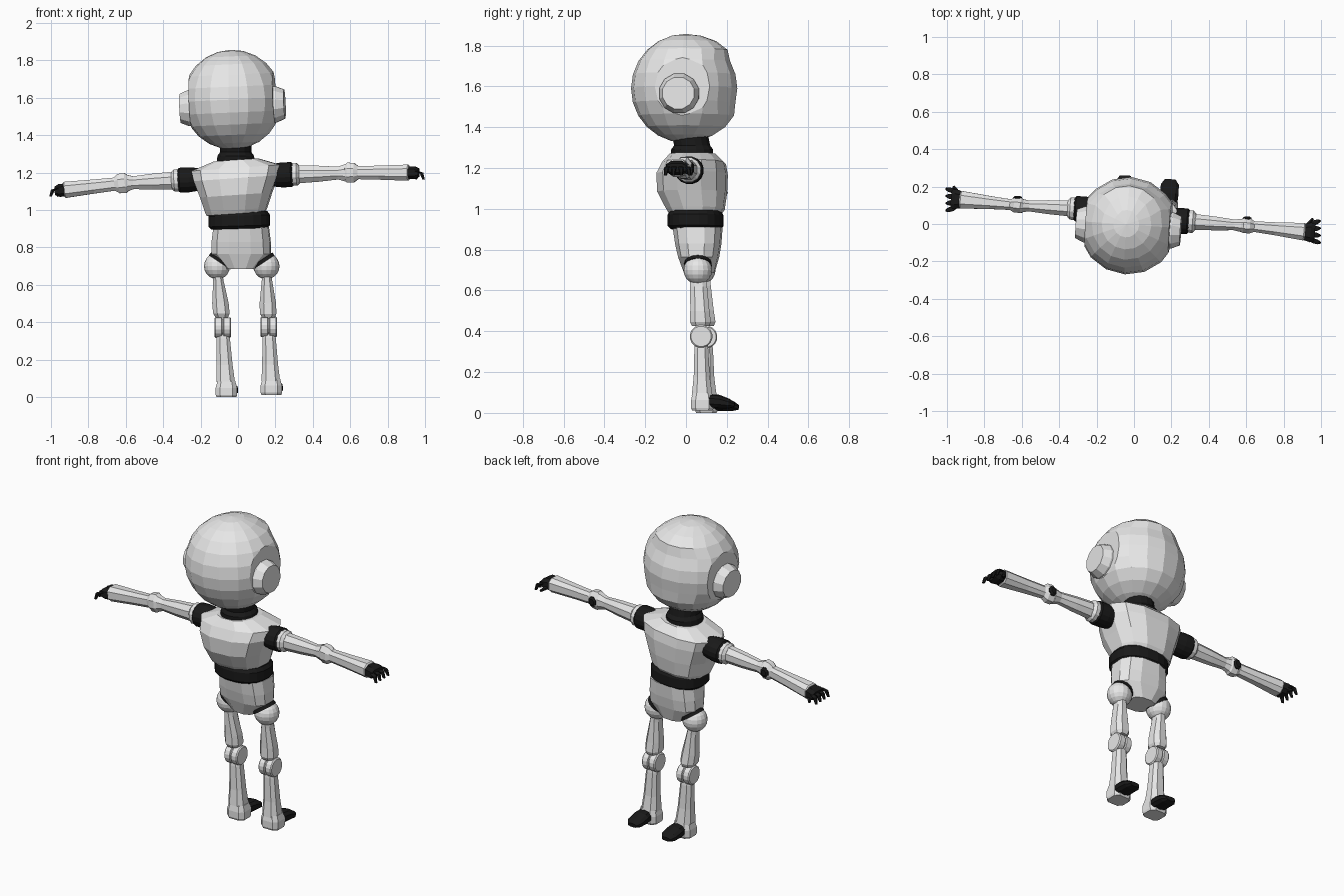
import bpy, bmesh, math
from mathutils import Vector, Matrix

old = bpy.data.objects.get("Cube")
if old:
    bpy.data.objects.remove(old, do_unlink=True)


def material(name, value):
    m = bpy.data.materials.new(name)
    m.use_nodes = True
    col = (value, value, value, 1)
    m.diffuse_color = col
    m.node_tree.nodes["Principled BSDF"].inputs["Base Color"].default_value = col
    return m


WHITE = material("white shell", 0.8)
BLACK = material("black rubber", 0.01)


def finish(name, bm, mat):
    bmesh.ops.recalc_face_normals(bm, faces=bm.faces)
    me = bpy.data.meshes.new(name)
    bm.to_mesh(me)
    bm.free()
    me.materials.append(mat)
    ob = bpy.data.objects.new(name, me)
    bpy.context.collection.objects.link(ob)
    return ob


def power(v, p):
    return math.copysign(abs(v) ** p, v)


def tube(name, stations, mat, n=8, p=1.0, yaw=0.0, tilt=0.0):
    """Loft through rings (centre, half width, half height), capped at both ends."""
    bm = bmesh.new()
    d = (Vector(stations[-1][0]) - Vector(stations[0][0])).normalized()
    if abs(d.z) > 0.7:
        u, v = Vector((1, 0, tilt)), Vector((0, 1, 0))
        turn = Matrix.Rotation(yaw, 3, 'Z')
        u, v = turn @ u, turn @ v
    else:
        u = d.cross(Vector((0, 0, 1))).normalized()
        v = u.cross(d)
    rings = []
    for c, ru, rv in stations:
        ring = []
        for i in range(n):
            a = 2 * math.pi * (i + 0.5) / n
            ring.append(bm.verts.new(Vector(c) + u * ru * power(math.cos(a), p)
                                     + v * rv * power(math.sin(a), p)))
        rings.append(ring)
    for r0, r1 in zip(rings, rings[1:]):
        for i in range(n):
            j = (i + 1) % n
            bm.faces.new((r0[i], r0[j], r1[j], r1[i]))
    bm.faces.new(rings[0])
    bm.faces.new(rings[-1])
    return finish(name, bm, mat)


def stack(name, cx, rows, mat, **kw):
    """Upright loft from rows of (z, y centre, half width, half depth)."""
    return tube(name, [((cx, cy, z), rx, ry) for z, cy, rx, ry in rows], mat, **kw)


def along(a, b, rows):
    """Stations along a-b from rows of (distance, half width, half height)."""
    d = (b - a).normalized()
    return [(a + d * t, ru, rv) for t, ru, rv in rows]


# Head: faceted ball, sliced flat at the ears, with a brow over the face
R, YAW = 0.267, math.radians(-4)
head_pose = (Matrix.Translation((-0.03, -0.003, 1.59)) @ Matrix.Rotation(YAW, 4, 'Z')
             @ Matrix.Rotation(math.radians(-2.5), 4, 'Y'))
bm = bmesh.new()
bmesh.ops.create_uvsphere(bm, u_segments=16, v_segments=12, radius=R)
for v in bm.verts:
    if v.co.y > 0.06:
        if 0.16 < v.co.z < 0.24:
            v.co.y += 0.018
        elif -0.1 < v.co.z < 0.16 and abs(v.co.x) < 0.2:
            v.co.y -= 0.012
        elif -0.22 < v.co.z:
            v.co.y += 0.008
for side in (1, -1):
    bmesh.ops.bisect_plane(bm, geom=bm.verts[:] + bm.edges[:] + bm.faces[:],
                           plane_co=(side * 0.225, 0, 0), plane_no=(side, 0, 0),
                           clear_outer=True)
    rim = [e for e in bm.edges if e.is_boundary]
    bmesh.ops.contextual_create(bm, geom=rim)
bm.transform(head_pose)
finish("head", bm, WHITE)

# Ear caps
for side, label in ((1, "left"), (-1, "right")):
    ear = [(head_pose @ Vector((side * x, -0.015, -0.035)), r, r)
           for x, r in ((0.2, 0.1), (0.235, 0.1), (0.28, 0.08))]
    tube(label + "_ear_cap", ear, WHITE, n=12)

# Neck, chest, waist and pelvis
stack("neck", -0.012, [(1.24, 0.03, 0.105, 0.105), (1.29, 0.03, 0.1, 0.105),
                       (1.31, 0.03, 0.085, 0.09), (1.36, 0.02, 0.085, 0.09)], BLACK, n=16)
stack("chest", -0.01, [(0.98, 0.045, 0.16, 0.132), (1.0, 0.045, 0.168, 0.145),
                       (1.08, 0.03, 0.195, 0.172), (1.17, 0.03, 0.23, 0.175),
                       (1.225, 0.04, 0.243, 0.155), (1.268, 0.035, 0.12, 0.115)],
      WHITE, n=12, p=0.8, yaw=YAW, tilt=0.07)
stack("waist_band", 0.007, [(0.9, 0.048, 0.15, 0.122), (0.915, 0.047, 0.165, 0.136),
                            (0.97, 0.046, 0.165, 0.136), (0.99, 0.046, 0.15, 0.125)],
      BLACK, n=20, p=0.85, yaw=YAW, tilt=0.03)
stack("pelvis", 0.017, [(0.685, 0.065, 0.08, 0.075), (0.765, 0.062, 0.162, 0.1),
                        (0.83, 0.06, 0.16, 0.113), (0.91, 0.057, 0.15, 0.122)],
      WHITE, n=12, p=0.75, yaw=YAW)

# Arms: shoulder, elbow and wrist of each side
ARMS = {
    "left": ((0.235, 0.018, 1.188), (0.605, -0.01, 1.2), (0.915, -0.042, 1.2)),
    "right": ((-0.26, 0.078, 1.162), (-0.622, 0.1, 1.143), (-0.925, 0.13, 1.108)),
}
for label, joints in ARMS.items():
    sh, el, wr = (Vector(j) for j in joints)
    side = 1 if label == "left" else -1
    tube(label + "_shoulder_band", along(sh, el, [(-0.06, 0.06, 0.06), (0, 0.07, 0.068),
         (0.05, 0.07, 0.068), (0.06, 0.06, 0.06)]), BLACK, n=16)
    tube(label + "_shoulder_cuff", along(sh, el, [(0.055, 0.062, 0.062),
         (0.08, 0.062, 0.062), (0.095, 0.045, 0.048)]), WHITE, n=12)
    tube(label + "_upper_arm", along(sh, el, [(0.08, 0.046, 0.052), (0.2, 0.04, 0.046),
         (0.3, 0.031, 0.037), (0.34, 0.038, 0.05)]), WHITE)
    tube(label + "_elbow", along(el, wr, [(-0.04, 0.032, 0.04), (-0.02, 0.043, 0.058),
         (0.015, 0.043, 0.056), (0.04, 0.03, 0.037)]), WHITE)
    tube(label + "_elbow_pad", [(el, 0.026, 0.03), (el + Vector((0, 0.042, 0)), 0.026, 0.03),
         (el + Vector((0, 0.05, 0)), 0.015, 0.018)], BLACK)
    tube(label + "_forearm", along(el, wr, [(0.03, 0.03, 0.037), (0.15, 0.037, 0.04),
         (0.305, 0.05, 0.046), (0.312, 0.044, 0.04)]), WHITE, p=0.8)
    # Hand: palm with drooping fingers and a thumb
    tube(label + "_palm", along(wr, wr + (wr - el), [(-0.01, 0.045, 0.036),
         (0.03, 0.056, 0.036), (0.052, 0.05, 0.024)]), BLACK, p=0.7)
    for k in range(4):
        y = (k - 1.5) * 0.031
        base = wr + Vector((side * 0.04, y, 0.008))
        bend = base + Vector((side * 0.025, y * 0.15, -0.008))
        tip = base + Vector((side * 0.037, y * 0.25, -0.044))
        tube(f"{label}_finger_{k + 1}", [(base, 0.013, 0.014), (bend, 0.012, 0.013),
             (tip, 0.008, 0.007)], BLACK, n=6)
    thumb = wr + Vector((side * 0.01, 0.03, -0.01))
    tube(label + "_thumb", [(thumb, 0.014, 0.014),
         (thumb + Vector((side * 0.03, 0.04, -0.02)), 0.008, 0.008)], BLACK, n=6)

# Legs: hip, knee and ankle of each side
LEGS = {
    "left": ((0.152, 0.058, 0.7), (0.164, 0.074, 0.375), (0.178, 0.08, 0.012)),
    "right": ((-0.112, 0.075, 0.7), (-0.082, 0.098, 0.372), (-0.062, 0.1, 0.0)),
}
for label, joints in LEGS.items():
    hip, kn, an = (Vector(j) for j in joints)
    side = 1 if label == "left" else -1
    bm = bmesh.new()
    bmesh.ops.create_uvsphere(bm, u_segments=16, v_segments=10, radius=0.07)
    bmesh.ops.translate(bm, verts=bm.verts, vec=hip)
    finish(label + "_hip_ball", bm, WHITE)
    up = Vector((-side * 0.55, 0, 0.83))
    bm = bmesh.new()
    bmesh.ops.create_cone(bm, cap_ends=True, segments=16, radius1=0.069, radius2=0.066,
                          depth=0.02)
    bm.transform(Matrix.Translation(hip + up * 0.034)
                 @ up.to_track_quat('Z', 'Y').to_matrix().to_4x4())
    finish(label + "_hip_ring", bm, BLACK)
    tube(label + "_thigh", along(hip, kn, [(0.04, 0.026, 0.042), (0.08, 0.03, 0.044),
         (0.2, 0.047, 0.05), (0.255, 0.047, 0.055), (0.275, 0.036, 0.045)]), WHITE, p=0.8)
    # Knee: two discs with a groove between them
    x_rows = ((-0.044, 0.05), (-0.038, 0.056), (-0.006, 0.056), (-0.003, 0.048),
              (0.003, 0.048), (0.006, 0.056), (0.038, 0.056), (0.044, 0.05))
    tube(label + "_knee", [(kn + Vector((x, 0, 0)), r, r) for x, r in x_rows], WHITE, n=16)
    tube(label + "_shin", along(kn, an, [(0.02, 0.03, 0.03), (0.06, 0.038, 0.036),
         (0.2, 0.045, 0.042), (0.29, 0.053, 0.054)]), WHITE, p=0.75)
    tube(label + "_heel", [(an, 0.056, 0.052), (an + Vector((0, 0, 0.012)), 0.06, 0.058),
         (an + Vector((0, 0, 0.05)), 0.06, 0.058),
         (an + Vector((0, 0, 0.085)), 0.05, 0.05)], WHITE, p=0.6)
    toe = an + Vector((0.01, 0.03, 0.045))
    tube(label + "_toe", [(toe, 0.045, 0.036), (toe + Vector((0, 0.05, -0.002)), 0.052, 0.034),
         (toe + Vector((0.004, 0.1, -0.012)), 0.05, 0.024),
         (toe + Vector((0.005, 0.128, -0.018)), 0.03, 0.012)], BLACK, n=10, p=0.8)
